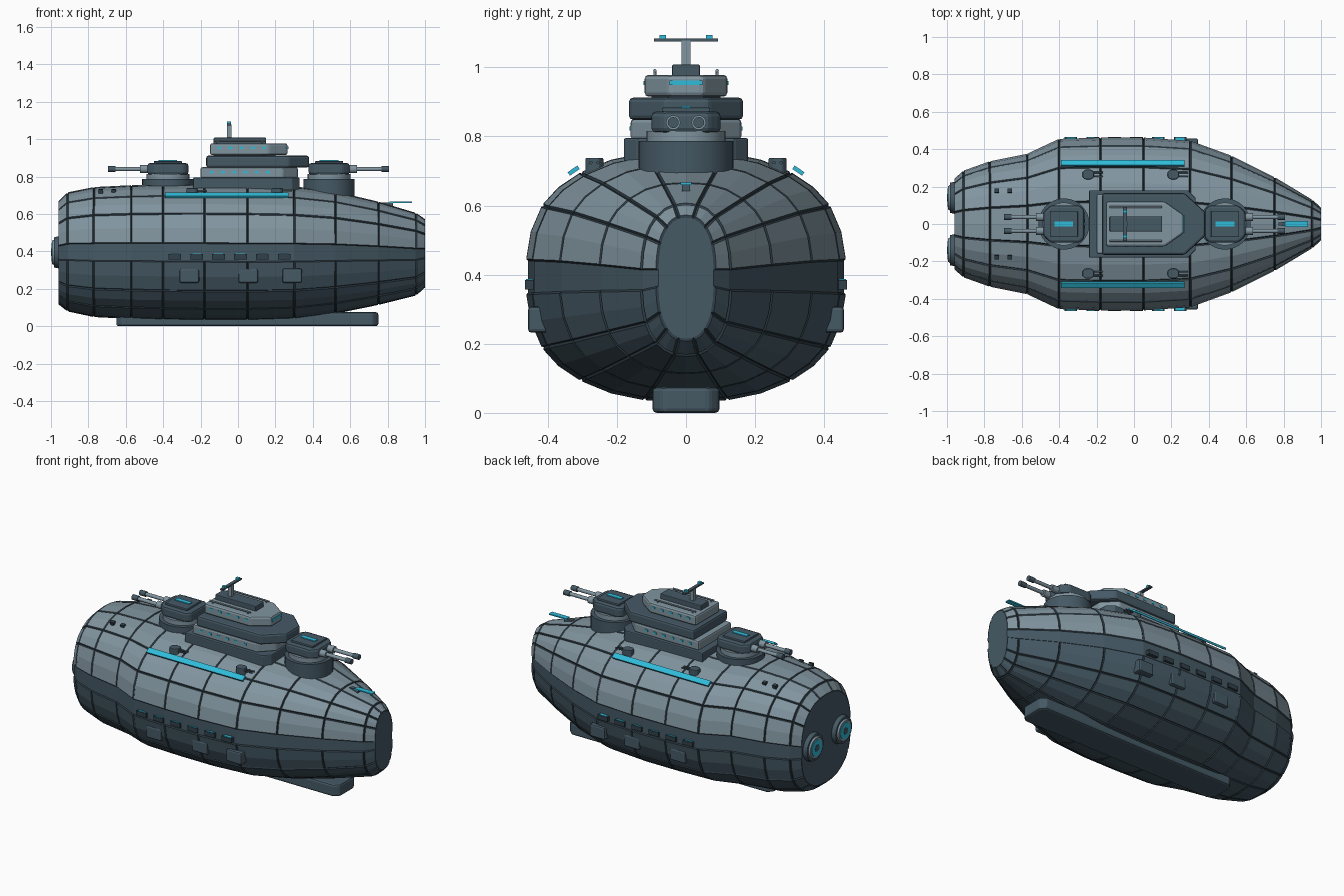
import bpy, bmesh, math
from mathutils import Vector, Matrix

if "Cube" in bpy.data.objects:
    bpy.data.objects.remove(bpy.data.objects["Cube"])


def material(name, rgb):
    m = bpy.data.materials.new(name)
    m.diffuse_color = (*rgb, 1)
    m.use_nodes = True
    m.node_tree.nodes["Principled BSDF"].inputs["Base Color"].default_value = m.diffuse_color
    return m


LIGHT = material("light_plate", (0.22, 0.30, 0.35))
DARK = material("dark_plate", (0.06, 0.10, 0.13))
SEAM = material("seam", (0.03, 0.05, 0.065))
GLOW = material("cyan_glow", (0.03, 0.50, 0.70))


def finish(bm, name, mats, loc=(0, 0, 0)):
    bmesh.ops.recalc_face_normals(bm, faces=bm.faces)
    me = bpy.data.meshes.new(name)
    bm.to_mesh(me)
    bm.free()
    for m in mats:
        me.materials.append(m)
    ob = bpy.data.objects.new(name, me)
    ob.location = loc
    bpy.context.collection.objects.link(ob)
    return ob


def slab(name, x, y, z, mat, front=(0, 0), back=(0, 0), bevel=0, tilt=0):
    """Extruded deck outline; front/back are corner cuts (along x, along y)."""
    c = Vector((sum(x) / 2, sum(y) / 2, sum(z) / 2))
    hx, hy, hz = (x[1] - x[0]) / 2, (y[1] - y[0]) / 2, (z[1] - z[0]) / 2
    pts = []
    for sx, sy, (cx, cy) in ((1, 1, front), (-1, 1, back), (-1, -1, back), (1, -1, front)):
        corner = [(sx * hx, sy * (hy - cy)), (sx * (hx - cx), sy * hy)]
        if cx == 0:
            corner = corner[:1]
        pts += corner if sx * sy > 0 else corner[::-1]
    bm = bmesh.new()
    f = bm.faces.new([bm.verts.new((px, py, -hz)) for px, py in pts])
    r = bmesh.ops.extrude_face_region(bm, geom=[f])
    bmesh.ops.translate(bm, vec=(0, 0, 2 * hz), verts=[v for v in r["geom"] if isinstance(v, bmesh.types.BMVert)])
    ob = finish(bm, name, [mat], c)
    ob.rotation_euler.x = tilt
    if bevel:
        b = ob.modifiers.new("bevel", "BEVEL")
        b.width, b.segments = bevel, 2
    return ob


def tube(name, a, b, r, mat, r2=None, n=24):
    """Cylinder or cone between two points."""
    a, b = Vector(a), Vector(b)
    bm = bmesh.new()
    bmesh.ops.create_cone(bm, cap_ends=True, segments=n, radius1=r, radius2=r if r2 is None else r2, depth=(b - a).length)
    bmesh.ops.rotate(bm, matrix=(b - a).to_track_quat("Z", "Y").to_matrix(), verts=bm.verts)
    for f in bm.faces:
        f.smooth = len(f.verts) == 4
    for e in bm.edges:
        e.smooth = all(len(f.verts) == 4 for f in e.link_faces)
    return finish(bm, name, [mat], (a + b) / 2)


# Hull: stations (x, half width, bottom z, top z) lofted with a rounded section
stations = [(-0.96, 0.235, 0.125, 0.66), (-0.91, 0.28, 0.085, 0.71), (-0.77, 0.33, 0.055, 0.738),
            (-0.57, 0.37, 0.045, 0.748), (-0.40, 0.45, 0.04, 0.752), (-0.18, 0.457, 0.037, 0.752),
            (0.05, 0.457, 0.037, 0.75), (0.30, 0.44, 0.045, 0.742), (0.52, 0.36, 0.073, 0.714),
            (0.75, 0.245, 0.12, 0.66), (0.95, 0.125, 0.17, 0.60), (1.0, 0.08, 0.215, 0.565)]
quarter = [(1, 0.13), (0.97, 0.36), (0.9, 0.57), (0.8, 0.71), (0.66, 0.83), (0.47, 0.93), (0.26, 0.985)]
upper = quarter + [(0, 1)] + [(-y, z) for y, z in quarter[::-1]]
section = upper + [(-y, -z) for y, z in upper]
# Panels as runs of section segments: (start, length)
half = [(0, 2), (2, 2), (4, 2), (6, 2), (8, 2), (10, 2), (12, 2)]
panels = half + [(s + 15, k) for s, k in half]
bm = bmesh.new()
rings = [[bm.verts.new((x, y * w, (lo + hi) / 2 + z * (hi - lo) / 2)) for y, z in section]
         for x, w, lo, hi in stations]
n = len(section)
grid = [[bm.faces.new((a[i], a[(i + 1) % n], b[(i + 1) % n], b[i])) for i in range(n)]
        for a, b in zip(rings, rings[1:])]
for end in (rings[0], rings[-1]):
    bm.faces.new(end).material_index = 1
bmesh.ops.recalc_face_normals(bm, faces=bm.faces)
for row in grid:
    row[14].material_index = row[29].material_index = 1
    for start, length in panels:
        faces = row[start:start + length]
        for f in faces:
            f.material_index = 0 if start < 14 else 1
        rim = bmesh.ops.inset_region(bm, faces=faces, thickness=0.005, depth=0.006, use_even_offset=True)
        for f in rim["faces"]:
            f.material_index = 2
finish(bm, "hull", [LIGHT, DARK, SEAM])

# Keel
slab("keel", (-0.65, 0.75), (-0.097, 0.097), (0, 0.075), DARK, (0.03, 0.03), (0.03, 0.03), 0.012)

# Twin engines at the stern
for s in (-1, 1):
    y = s * 0.14
    tube("engine_collar", (-0.95, y, 0.395), (-0.985, y, 0.395), 0.088, DARK, 0.08, 32)
    tube("engine_ring", (-0.98, y, 0.395), (-0.995, y, 0.395), 0.07, LIGHT, 0.062, 32)
    tube("engine_glow", (-0.99, y, 0.395), (-0.998, y, 0.395), 0.05, GLOW, n=32)
    tube("engine_core", (-0.99, y, 0.395), (-1.0, y, 0.395), 0.02, DARK)

# Stepped bridge tower
slab("deck_base", (-0.24, 0.33), (-0.18, 0.18), (0.72, 0.795), DARK, (0.04, 0.04), bevel=0.006)
slab("tower_lower", (-0.20, 0.32), (-0.16, 0.16), (0.79, 0.85), LIGHT, (0.08, 0.08), bevel=0.01)
slab("tower_middle", (-0.17, 0.38), (-0.165, 0.165), (0.848, 0.912), DARK, (0.11, 0.1), bevel=0.012)
slab("tower_upper", (-0.15, 0.265), (-0.12, 0.12), (0.915, 0.978), LIGHT, (0.10, 0.07), bevel=0.012)
slab("tower_neck", (-0.13, 0.2), (-0.1, 0.1), (0.90, 0.93), DARK, (0.08, 0.05))
slab("roof_slab", (-0.13, 0.15), (-0.04, 0.04), (0.97, 1.008), DARK, bevel=0.004)
slab("bridge_window", (0.25, 0.269), (-0.048, 0.048), (0.948, 0.962), GLOW)
for s in (-1, 1):
    tube("roof_rail", (-0.13, s * 0.09, 0.99), (0.15, s * 0.09, 0.99), 0.005, LIGHT, n=8)
    for x in (-0.11, 0.13):
        tube("rail_post", (x, s * 0.09, 0.97), (x, s * 0.09, 0.99), 0.004, LIGHT, n=8)
    for i in range(6):
        x = -0.15 + i * 0.06
        slab("lower_window", (x, x + 0.02), sorted((s * 0.15, s * 0.163)), (0.817, 0.829), GLOW)
        if i < 5:
            x = -0.11 + i * 0.06
            slab("upper_window", (x, x + 0.02), sorted((s * 0.11, s * 0.123)), (0.948, 0.96), GLOW)

# Mast
slab("mast", (-0.06, -0.036), (-0.013, 0.013), (1.0, 1.078), LIGHT)
slab("mast_crossbar", (-0.058, -0.038), (-0.092, 0.092), (1.074, 1.083), DARK)
for s in (-1, 1):
    slab("mast_light", (-0.058, -0.038), (s * 0.067 - 0.009, s * 0.067 + 0.009), (1.082, 1.094), GLOW)

# Main gun turrets, d is the firing direction
for x, d in ((-0.375, -1), (0.487, 1)):
    tube("turret_base", (x, 0, 0.69), (x, 0, 0.787), 0.137, DARK, n=32)
    tube("turret_collar", (x, 0, 0.78), (x, 0, 0.815), 0.115, LIGHT, n=32)
    cuts = [(0.04, 0.035), (0.025, 0.025)][::d]
    slab("turret_head", (x - 0.11, x + 0.11), (-0.1, 0.1), (0.81, 0.872), DARK, cuts[0], cuts[1], 0.014)
    slab("turret_roof", (x - 0.075, x + 0.075), (-0.07, 0.07), (0.865, 0.883), DARK, bevel=0.004)
    slab("turret_light", (x - 0.05, x + 0.05), (-0.014, 0.014), (0.88, 0.888), GLOW)
    for s in (-1, 1):
        y = s * 0.037
        tube("gun_sleeve", (x + d * 0.1, y, 0.84), (x + d * 0.15, y, 0.84), 0.021, LIGHT, n=16)
        tube("gun_barrel", (x + d * 0.14, y, 0.84), (x + d * 0.3, y, 0.84), 0.011, LIGHT, n=12)
        tube("gun_muzzle", (x + d * 0.28, y, 0.84), (x + d * 0.32, y, 0.84), 0.016, DARK, n=12)

# Fittings mirrored on both flanks
for s in (-1, 1):
    slab("shoulder_light", (-0.39, 0.27), (s * 0.325 - 0.017, s * 0.325 + 0.017), (0.695, 0.707), GLOW, tilt=-s * 0.6)
    for x in (-0.245, 0.21):
        slab("small_turret", (x - 0.03, x + 0.03), (s * 0.265 - 0.026, s * 0.265 + 0.026), (0.69, 0.738), DARK,
             (0.015, 0.012), (0.015, 0.012), 0.004)
        for o in (-0.01, 0.01):
            tube("small_gun", (x + 0.02, s * 0.265 + o, 0.724), (x + 0.08, s * 0.265 + o, 0.724), 0.005, DARK, n=8)
    for i in range(6):
        x = -0.338 + i * 0.117
        slab("side_port", (x - 0.034, x + 0.034), sorted((s * 0.43, s * 0.466)), (0.357, 0.385), SEAM)
        slab("side_port_light", (x - 0.024, x + 0.024), sorted((s * 0.44, s * 0.463)), (0.38, 0.388), GLOW)
    for x in (-0.26, 0.055, 0.29):
        slab("side_pod", (x - 0.053, x + 0.053), sorted((s * 0.39, s * 0.457)), (0.232, 0.308), DARK, bevel=0.01)
    for x in (-0.735, -0.665):
        for o in (0.175,):
            slab("aft_vent", (x - 0.012, x + 0.012), (s * o - 0.01, s * o + 0.01), (0.70, 0.733), SEAM, tilt=-s * 0.25)

# Bow marker
slab("bow_light", (0.81, 0.93), (-0.016, 0.016), (0.659, 0.666), GLOW)
slab("bow_light_mount", (0.77, 0.83), (-0.012, 0.012), (0.63, 0.662), DARK)
